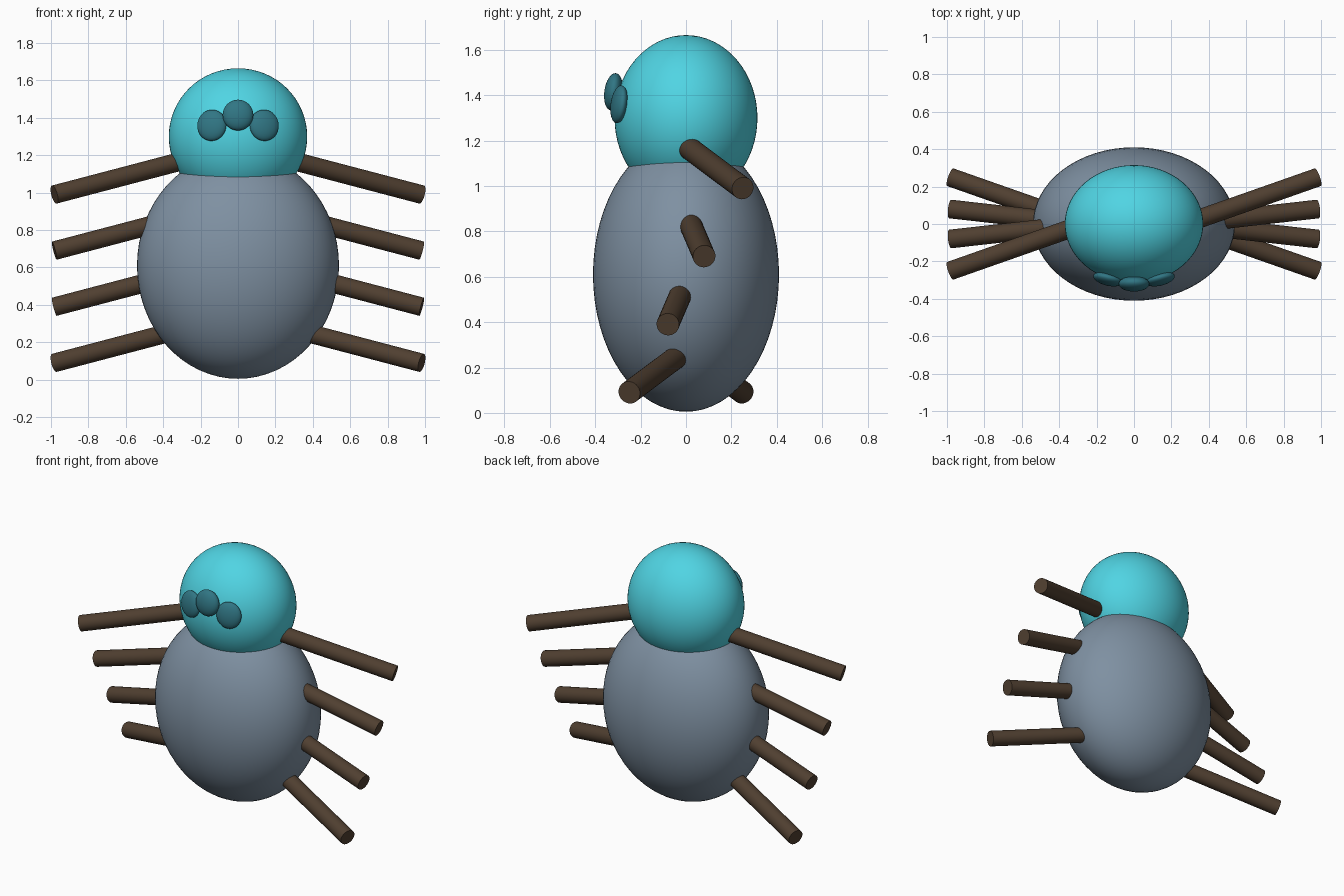
import bpy
from math import radians
from mathutils import Vector

if "Cube" in bpy.data.objects:
    bpy.data.objects.remove(bpy.data.objects["Cube"])


def material(name, color):
    m = bpy.data.materials.new(name)
    m.diffuse_color = (*color, 1)
    m.use_nodes = True
    m.node_tree.nodes["Principled BSDF"].inputs["Base Color"].default_value = m.diffuse_color
    return m


SLATE = material("slate", (0.21, 0.28, 0.36))
CYAN = material("cyan", (0.08, 0.66, 0.77))
TEAL = material("teal", (0.03, 0.18, 0.23))
BROWN = material("brown", (0.08, 0.05, 0.03))


def finish(name, mat):
    ob = bpy.context.object
    ob.name = name
    ob.data.materials.append(mat)
    bpy.ops.object.shade_smooth_by_angle(angle=radians(35))


def ellipsoid(name, center, radii, mat, rot=(0, 0, 0), seg=48):
    bpy.ops.mesh.primitive_uv_sphere_add(segments=seg, ring_count=seg // 2, radius=1,
                                         location=center, rotation=rot)
    bpy.context.object.scale = radii
    bpy.ops.object.transform_apply(location=False, rotation=False, scale=True)
    finish(name, mat)


def rod(name, a, b, radius, mat):
    a, b = Vector(a), Vector(b)
    d = b - a
    bpy.ops.mesh.primitive_cylinder_add(vertices=32, radius=radius, depth=d.length,
                                        location=(a + b) / 2,
                                        rotation=d.to_track_quat('Z', 'Y').to_euler())
    finish(name, mat)


# Upright body and head
ellipsoid("body", (0, 0, 0.61), (0.54, 0.41, 0.605), SLATE, seg=64)
ellipsoid("head", (0, 0, 1.3), (0.37, 0.315, 0.365), CYAN, seg=64)

# Three flattened eyes hugging the head
tilt = radians(-8)
ellipsoid("middle_eye", (0, -0.32, 1.415), (0.082, 0.04, 0.083), TEAL, (tilt, 0, 0), 32)
for side, name in ((1, "right_eye"), (-1, "left_eye")):
    ellipsoid(name, (side * 0.14, -0.295, 1.36), (0.08, 0.033, 0.084), TEAL,
              (tilt, 0, side * radians(14)), 32)

# Four legs per side; the left set is the right set turned half round z
for i, (y, z) in enumerate(((0.25, 0.99), (0.08, 0.69), (-0.08, 0.39), (-0.25, 0.09))):
    for side, name in ((1, "right_leg"), (-1, "left_leg")):
        rod(f"{name}_{i + 1}", (side * 0.27, 0, z + 0.187),
            (side * 0.982, side * y, z), 0.05, BROWN)
